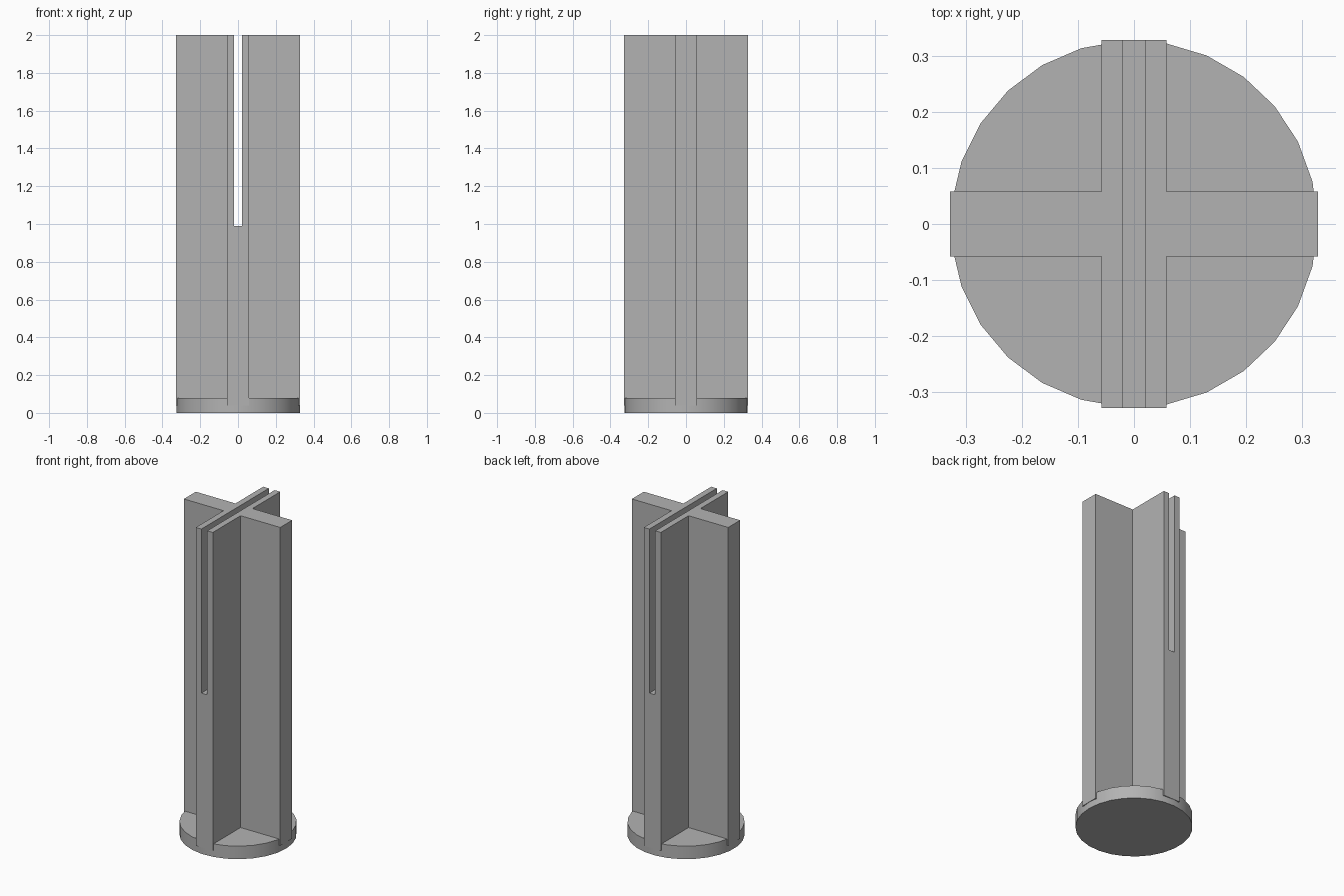
import bpy, bmesh, math

cube = bpy.data.objects.get("Cube")
if cube:
    bpy.data.objects.remove(cube, do_unlink=True)

ARM, HALF, SLOT = 0.328, 0.058, 0.02        # arm reach, half thickness, half slot width
POST_BASE, SLOT_FLOOR, TOP = 0.04, 0.99, 2.0
DISC_RADIUS, DISC_HEIGHT, DISC_SIDES = 0.327, 0.08, 27

grey = bpy.data.materials.new("plain grey")
grey.use_nodes = True
colour = (0.45, 0.45, 0.45, 1)
grey.diffuse_color = colour
grey.node_tree.nodes["Principled BSDF"].inputs["Base Color"].default_value = colour


def add_object(name, bm):
    bmesh.ops.recalc_face_normals(bm, faces=bm.faces)
    mesh = bpy.data.meshes.new(name)
    bm.to_mesh(mesh)
    bm.free()
    mesh.materials.append(grey)
    obj = bpy.data.objects.new(name, mesh)
    bpy.context.collection.objects.link(obj)
    return obj


def raise_faces(bm, faces, height):
    """Extrude faces upward and return the new caps."""
    result = bmesh.ops.extrude_face_region(bm, geom=faces, use_keep_orig=False)["geom"]
    caps = [g for g in result if isinstance(g, bmesh.types.BMFace)]
    verts = [g for g in result if isinstance(g, bmesh.types.BMVert)]
    bmesh.ops.translate(bm, verts=verts, vec=(0, 0, height))
    return caps


# Base disc
bm = bmesh.new()
ring = [bm.verts.new((DISC_RADIUS * math.cos(a), DISC_RADIUS * math.sin(a), 0))
        for a in (math.tau * i / DISC_SIDES for i in range(DISC_SIDES))]
floor = bm.faces.new(ring)
bottom = bmesh.ops.duplicate(bm, geom=[floor])
raise_faces(bm, [floor], DISC_HEIGHT)
bmesh.ops.remove_doubles(bm, verts=bm.verts, dist=0.0001)
disc = add_object("base_disc", bm)
bpy.ops.object.select_all(action='DESELECT')
disc.select_set(True)
bpy.context.view_layer.objects.active = disc
bpy.ops.object.shade_smooth_by_angle(angle=math.radians(30))

# Cross-shaped post: two half outlines joined by the strip beneath the slot
bm = bmesh.new()
half = [(SLOT, -ARM), (HALF, -ARM), (HALF, -HALF), (ARM, -HALF),
        (ARM, HALF), (HALF, HALF), (HALF, ARM), (SLOT, ARM)]
sides = {s: [bm.verts.new((s * x, y, POST_BASE)) for x, y in half] for s in (1, -1)}
plan = [bm.faces.new(sides[1]), bm.faces.new(sides[-1][::-1]),
        bm.faces.new((sides[-1][0], sides[1][0], sides[1][-1], sides[-1][-1]))]
bmesh.ops.duplicate(bm, geom=plan)
caps = raise_faces(bm, plan, SLOT_FLOOR - POST_BASE)
prongs = [f for f in caps if abs(f.calc_center_median().x) > SLOT]
raise_faces(bm, prongs, TOP - SLOT_FLOOR)
bmesh.ops.remove_doubles(bm, verts=bm.verts, dist=0.0001)
bmesh.ops.dissolve_limit(bm, angle_limit=0.01, verts=bm.verts, edges=bm.edges)
add_object("slotted_cross_post", bm)
